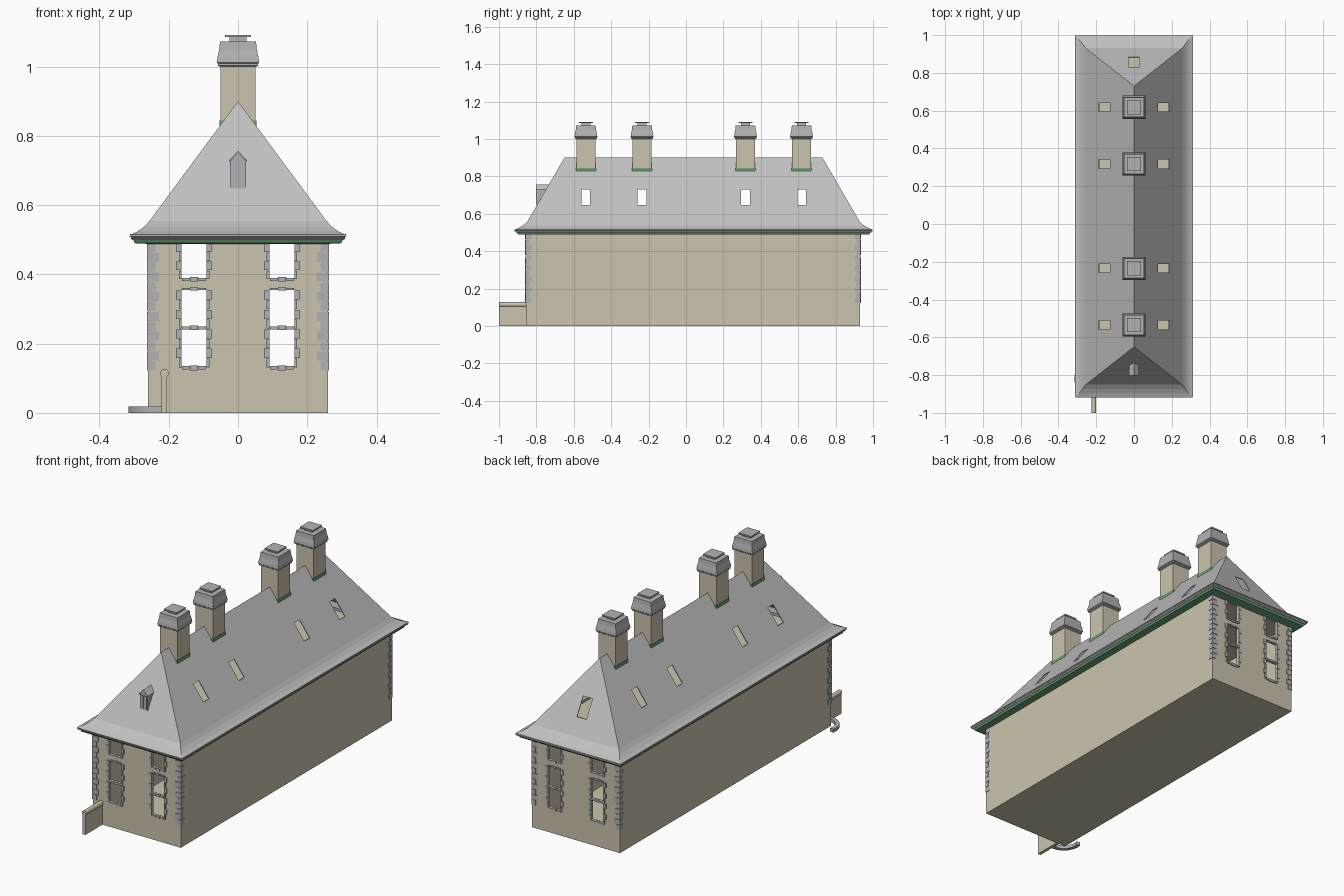
import bpy, bmesh, math

if "Cube" in bpy.data.objects:
    bpy.data.objects.remove(bpy.data.objects["Cube"])


def material(name, r, g, b):
    m = bpy.data.materials.new(name)
    m.diffuse_color = (r, g, b, 1)
    m.use_nodes = True
    m.node_tree.nodes["Principled BSDF"].inputs["Base Color"].default_value = m.diffuse_color
    return m


WALL = material("cream_render", 0.60, 0.55, 0.42)
ROOF = material("grey_slate", 0.53, 0.53, 0.53)
STONE = material("grey_stone", 0.45, 0.45, 0.46)
GREEN = material("green_copper", 0.14, 0.36, 0.19)
X = 0.26                       # wall half width
FRONT, BACK = -0.855, 0.93     # end walls
CHIMNEYS = (-0.535, -0.235, 0.318, 0.618)


def make(name, verts, faces, mat):
    me = bpy.data.meshes.new(name)
    me.from_pydata(verts, [], faces)
    bm = bmesh.new()
    bm.from_mesh(me)
    bmesh.ops.remove_doubles(bm, verts=bm.verts, dist=1e-5)
    bm.to_mesh(me)
    bm.free()
    ob = bpy.data.objects.new(name, me)
    bpy.context.collection.objects.link(ob)
    if mat:
        me.materials.append(mat)
    return ob


def loft(name, rings, mat, caps=True, loop=False):
    """Stack rectangles (x0, x1, y0, y1, z) and skin them."""
    verts, faces = [], []
    for x0, x1, y0, y1, z in rings:
        verts += [(x0, y0, z), (x1, y0, z), (x1, y1, z), (x0, y1, z)]
    n = len(rings)
    for r in range(n if loop else n - 1):
        a, b = 4 * r, 4 * ((r + 1) % n)
        for i in range(4):
            j = (i + 1) % 4
            faces.append((a + i, a + j, b + j, b + i))
    if caps and not loop:
        faces += [(3, 2, 1, 0), tuple(4 * n - 4 + i for i in range(4))]
    return make(name, verts, faces, mat)


def boxes(name, items, mat):
    """One mesh from many boxes (x0, x1, y0, y1, z0, z1)."""
    verts, faces = [], []
    for x0, x1, y0, y1, z0, z1 in items:
        o = len(verts)
        for z in (z0, z1):
            verts += [(x0, y0, z), (x1, y0, z), (x1, y1, z), (x0, y1, z)]
        for f in ((3, 2, 1, 0), (4, 5, 6, 7), (0, 1, 5, 4),
                  (1, 2, 6, 5), (2, 3, 7, 6), (3, 0, 4, 7)):
            faces.append(tuple(o + i for i in f))
    return make(name, verts, faces, mat)


def prism(name, outline, y0, y1, mat):
    """Extrude an x-z outline (counter-clockwise from the front) along y."""
    n = len(outline)
    verts = [(x, y, z) for y in (y0, y1) for x, z in outline]
    faces = [tuple(range(n)), tuple(range(2 * n - 1, n - 1, -1))]
    faces += [((i + 1) % n, i, n + i, n + (i + 1) % n) for i in range(n)]
    return make(name, verts, faces, mat)


def apply(ob, kind, **settings):
    mod = ob.modifiers.new(kind, kind)
    for k, v in settings.items():
        setattr(mod, k, v)
    bpy.context.view_layer.objects.active = ob
    bpy.ops.object.modifier_apply(modifier=mod.name)


def cut(ob, items):
    cutter = boxes("cutter", items, None)
    cutter.hide_render = True
    apply(ob, "BOOLEAN", object=cutter, operation="DIFFERENCE", solver="EXACT")
    bpy.data.objects.remove(cutter)


# Hollow body with window openings through both end walls
body = boxes("house_walls", [(-X, X, FRONT, BACK, 0, 0.503)], WALL)
t = 0.012
cut(body, [(-X + t, X - t, FRONT + t, BACK - t, 0.006, 0.497)])
CX, HW = 0.127, 0.036
OPENINGS = ((0.135, 0.241), (0.25, 0.355), (0.39, 0.489))
cut(body, [(s * CX - HW, s * CX + HW, -1.1, 1.1, z0, z1)
           for s in (-1, 1) for z0, z1 in OPENINGS])

# Stone blocks round the windows and on the corners
trim, quoins = [], []
for y, d in ((FRONT, -1), (BACK, 1)):
    ya, yb = sorted((y + d * 0.005, y - d * 0.004))
    for s in (-1, 1):
        c = s * CX
        for z0, z1, n in ((0.13, 0.355, 8), (0.385, 0.49, 4)):
            h = (z1 - z0) / n
            for i in range(n):
                w = 0.016 if i % 2 else 0.008
                for e in (-1, 1):
                    xa, xb = sorted((c + e * HW, c + e * (HW + w)))
                    trim.append((xa, xb, ya, yb, z0 + i * h + 0.001, z0 + (i + 1) * h - 0.001))
        # sills, transoms and lintels, three blocks each
        for z0, z1 in ((0.125, 0.135), (0.241, 0.25), (0.355, 0.361), (0.381, 0.39)):
            for i in (-1, 0, 1):
                g = 0.002 if i == 0 else 0
                m = c + i * 0.024
                trim.append((m - 0.011, m + 0.011, ya, yb, z0 - g, z1 + g))
        n, z0 = 13, 0.122
        h = (0.492 - z0) / n
        for i in range(n):
            wx, wy = (0.032, 0.018) if i % 2 else (0.022, 0.028)
            xa, xb = sorted((s * (X + 0.003), s * (X - wx)))
            yc, yd = sorted((y + d * 0.003, y - d * wy))
            quoins.append((xa, xb, yc, yd, z0 + i * h + 0.001, z0 + (i + 1) * h - 0.001))
boxes("window_surrounds", trim, STONE)
boxes("corner_quoins", quoins, STONE)


# Cornice: frames running round the top of the walls
def frame(name, profile, mat):
    loft(name, [(-X - o, X + o, FRONT - o * 1.15, BACK + o * 1.3, z) for o, z in profile],
         mat, loop=True)


frame("green_cornice", [(-0.002, 0.488), (0.038, 0.490), (0.043, 0.500), (-0.002, 0.500)], GREEN)
frame("eave_moulding", [(-0.002, 0.499), (0.045, 0.500), (0.051, 0.504), (0.048, 0.507),
                        (0.053, 0.510), (0.052, 0.516), (-0.002, 0.516)], STONE)

# Hipped roof with flared eaves: half width, run beyond ridge end, height
PROFILE = ((0.31, 0.268, 0.515), (0.29, 0.246, 0.524), (0.272, 0.223, 0.537),
           (0.256, 0.201, 0.554), (0, 0, 0.90))
roof = loft("hipped_roof", [(-w, w, -0.65 - r, 0.73 + r, z) for w, r, z in PROFILE],
            ROOF, caps=False)
apply(roof, "SOLIDIFY", thickness=0.006, offset=-1)
# skylight openings
cut(roof, [(-0.4, 0.4, y - 0.023, y + 0.023, 0.647, 0.729) for y in CHIMNEYS]
    + [(-0.028, 0.028, 0.72, 1.1, 0.636, 0.727)])

# Front dormer
prism("dormer_body", [(-0.023, 0.648), (0.023, 0.648), (0.023, 0.727), (0, 0.752), (-0.023, 0.727)],
      -0.798, -0.725, STONE)
prism("dormer_roof", [(-0.026, 0.725), (0, 0.752), (0.026, 0.725), (0.026, 0.729),
                      (0, 0.757), (-0.026, 0.729)], -0.803, -0.725, ROOF)
boxes("dormer_shutters", [(x - 0.009, x + 0.009, -0.802, -0.796, 0.655, 0.723)
                          for x in (-0.0105, 0.0105)], STONE)


# Chimneys
def stack(name, y, levels, mat):
    loft(name, [(-h, h, y - h, y + h, z) for h, z in levels], mat)


for i, y in enumerate(CHIMNEYS, 1):
    stack(f"chimney_shaft_{i}", y, [(0.051, 0.826), (0.051, 1.002)], WALL)
    stack(f"chimney_flashing_{i}", y, [(0.053, 0.828), (0.053, 0.845)], GREEN)
    stack(f"chimney_cap_{i}", y, [(0.053, 1.0), (0.058, 1.003), (0.058, 1.009), (0.061, 1.012),
                                  (0.059, 1.028), (0.054, 1.05), (0.052, 1.073)], STONE)
    stack(f"chimney_neck_{i}", y, [(0.024, 1.07), (0.024, 1.086)], STONE)
    stack(f"chimney_lid_{i}", y, [(0.038, 1.085), (0.038, 1.092)], STONE)

# Low garden wall with a rounded coping
cop = [(-0.2125 + 0.0125 * math.cos(a), 0.115 + 0.0125 * math.sin(a))
       for a in (math.radians(-50 + 28 * k) for k in range(11))]
prism("garden_wall", [(-0.221, 0), (-0.2045, 0)] + cop, -1.0, FRONT + 0.002, WALL)

# Curved kerb at the front left corner
n, verts, faces = 12, [], []
for k in range(n + 1):
    a = math.radians(165 + 110 * k / n)
    for r, z in ((0.07, 0), (0.091, 0), (0.091, 0.018), (0.07, 0.018)):
        verts.append((-0.225 + r * math.cos(a), -0.82 + r * math.sin(a), z))
for k in range(n):
    for i in range(4):
        j = (i + 1) % 4
        faces.append((4 * k + j, 4 * k + i, 4 * k + 4 + i, 4 * k + 4 + j))
faces += [(0, 1, 2, 3), tuple(4 * n + i for i in (3, 2, 1, 0))]
make("curved_kerb", verts, faces, STONE)
